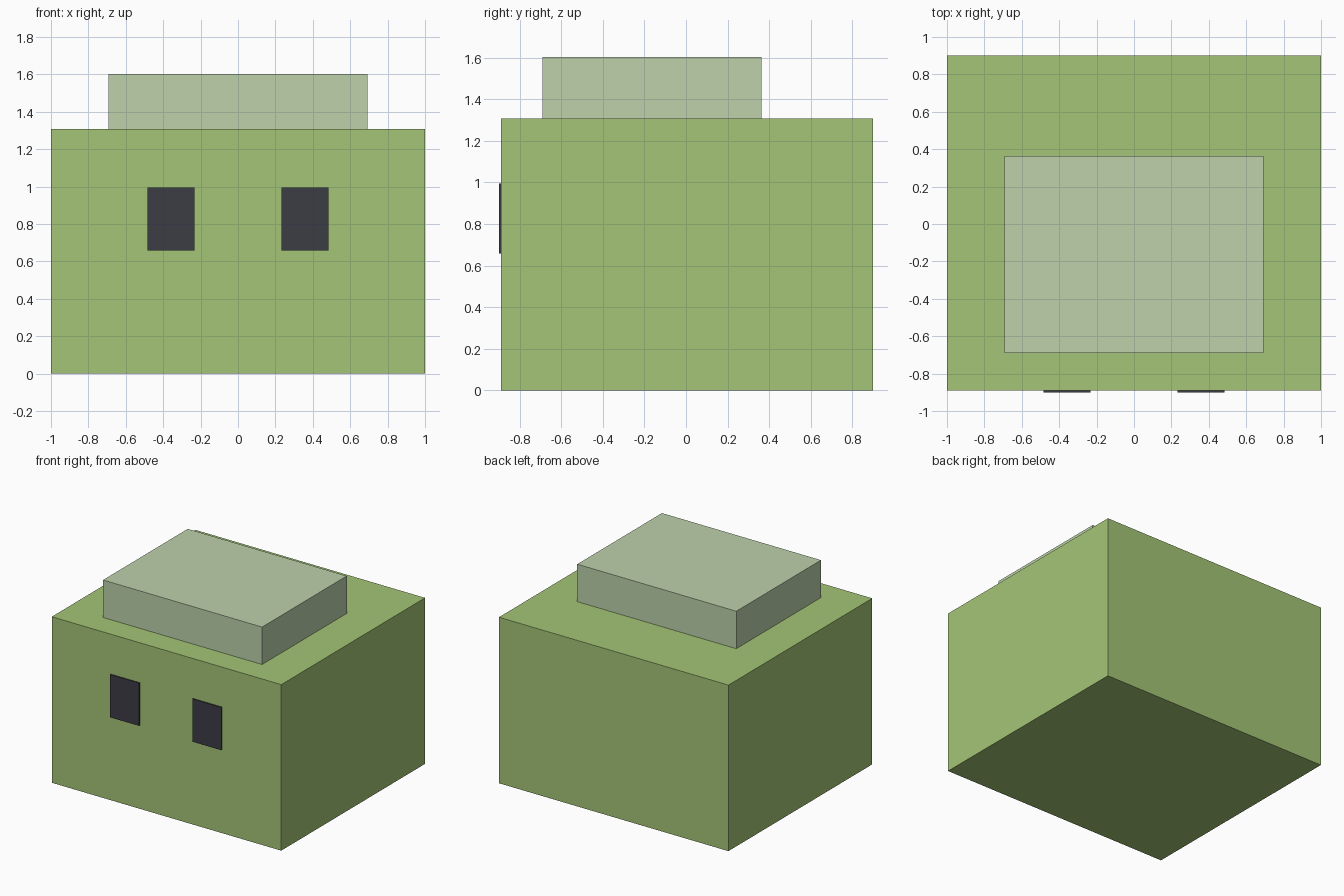
import bpy

if "Cube" in bpy.data.objects:
    bpy.data.objects.remove(bpy.data.objects["Cube"])


def material(name, rgb):
    mat = bpy.data.materials.new(name)
    mat.diffuse_color = (*rgb, 1.0)
    mat.use_nodes = True
    mat.node_tree.nodes["Principled BSDF"].inputs["Base Color"].default_value = mat.diffuse_color
    return mat


def box(name, lo, hi, mat):
    """Axis-aligned box between two opposite corners."""
    centre = [(a + b) / 2 for a, b in zip(lo, hi)]
    bpy.ops.mesh.primitive_cube_add(size=1, location=centre)
    ob = bpy.context.object
    ob.name = name
    ob.scale = [b - a for a, b in zip(lo, hi)]
    bpy.ops.object.transform_apply(location=False, rotation=False, scale=True)
    ob.data.materials.append(mat)
    return ob


green = material("green", (0.37, 0.56, 0.18))
pale_green = material("pale_green", (0.51, 0.64, 0.41))
dark = material("dark", (0.045, 0.045, 0.06))

# Main body block
box("body", (-1.0, -0.89, 0.0), (1.0, 0.90, 1.308), green)

# Lower, paler block on top, set towards the front
box("top_block", (-0.693, -0.69, 1.308), (0.693, 0.364, 1.603), pale_green)

# Pair of thin dark panels on the front face
for side, name in ((-1, "left_eye"), (1, "right_eye")):
    x = side * 0.359
    box(name, (x - 0.126, -0.90, 0.657), (x + 0.126, -0.89, 0.994), dark)
